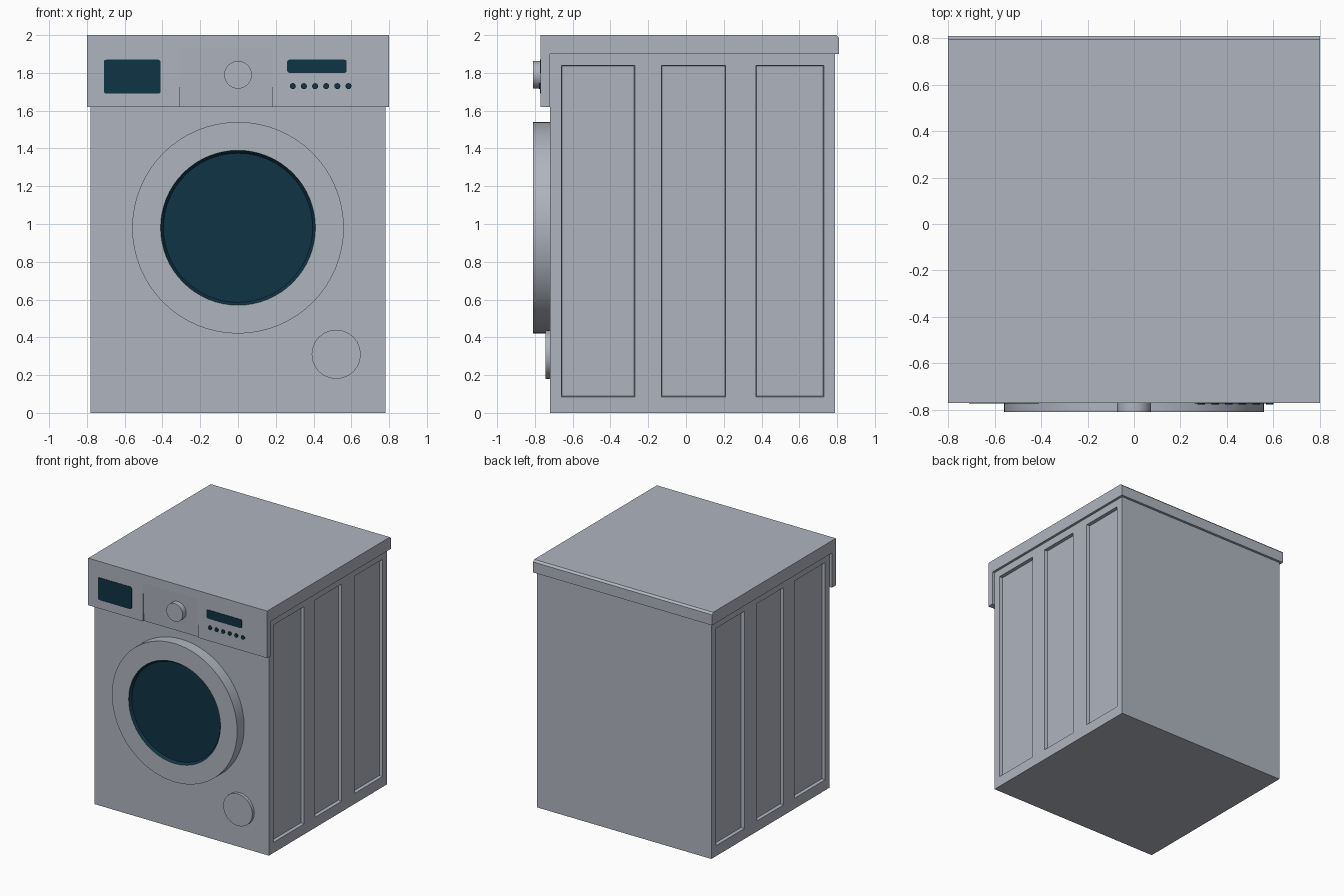
import bpy, bmesh, math
from mathutils import Matrix, Vector

cube = bpy.data.objects.get("Cube")
if cube:
    bpy.data.objects.remove(cube, do_unlink=True)


def material(name, colour):
    m = bpy.data.materials.new(name)
    m.use_nodes = True
    m.diffuse_color = colour
    m.node_tree.nodes["Principled BSDF"].inputs["Base Color"].default_value = colour
    return m


GREY = material("silver grey", (0.43, 0.46, 0.52, 1))
GLASS = material("dark blue glass", (0.005, 0.034, 0.06, 1))


def finish(bm, name, mat, smooth=False):
    bmesh.ops.recalc_face_normals(bm, faces=bm.faces)
    mesh = bpy.data.meshes.new(name)
    bm.to_mesh(mesh)
    bm.free()
    mesh.materials.append(mat)
    obj = bpy.data.objects.new(name, mesh)
    bpy.context.collection.objects.link(obj)
    if smooth:
        bpy.ops.object.select_all(action="DESELECT")
        obj.select_set(True)
        bpy.context.view_layer.objects.active = obj
        bpy.ops.object.shade_smooth_by_angle(angle=math.radians(30))
    return obj


def box_mesh(x, y, z):
    bm = bmesh.new()
    size = [b - a for a, b in (x, y, z)]
    mid = [(a + b) / 2 for a, b in (x, y, z)]
    bmesh.ops.create_cube(bm, size=1, matrix=Matrix.Translation(mid) @ Matrix.Diagonal((*size, 1)))
    return bm


def prism(name, x, profile):
    """Extrude a y-z profile along x."""
    bm = bmesh.new()
    face = bm.faces.new([bm.verts.new((x[0], y, z)) for y, z in profile])
    new = bmesh.ops.extrude_face_region(bm, geom=[face])["geom"]
    verts = [v for v in new if isinstance(v, bmesh.types.BMVert)]
    bmesh.ops.translate(bm, verts=verts, vec=(x[1] - x[0], 0, 0))
    return finish(bm, name, GREY)


def lathe(name, centre, profile, mat, sides):
    """Spin a (radius, y) profile round an axis pointing to the front."""
    bm = bmesh.new()
    cx, cz = centre
    verts = [bm.verts.new((cx + r, y, cz)) for r, y in profile]
    edges = [bm.edges.new(p) for p in zip(verts, verts[1:])]
    bmesh.ops.spin(bm, geom=verts + edges, cent=(cx, 0, cz), axis=(0, 1, 0),
                   angle=math.tau, steps=sides)
    bmesh.ops.remove_doubles(bm, verts=bm.verts, dist=0.0001)
    return finish(bm, name, mat, smooth=True)


def display(name, x, z):
    """Thin glass plate with softened corners on the fascia."""
    bm = box_mesh(x, (-0.774, -0.769), z)
    corners = [e for e in bm.edges if abs(e.verts[0].co.y - e.verts[1].co.y) > 0.001]
    bmesh.ops.bevel(bm, geom=corners, offset=0.012, segments=3, affect="EDGES", profile=0.5)
    return finish(bm, name, GLASS)


# Cabinet with three sunken panels pressed into each side
panels = [(-0.66, -0.27), (-0.13, 0.21), (0.37, 0.73)]
low, high = 0.085, 1.84
bm = box_mesh((-0.78, 0.78), (-0.72, 0.79), (0, 1.9))
cuts = [(Vector((0, y, 0)), (0, 1, 0)) for p in panels for y in p]
cuts += [(Vector((0, 0, z)), (0, 0, 1)) for z in (low, high)]
for point, normal in cuts:
    bmesh.ops.bisect_plane(bm, geom=bm.verts[:] + bm.edges[:] + bm.faces[:],
                           plane_co=point, plane_no=normal)
bm.normal_update()
sunk = []
for f in bm.faces:
    c = f.calc_center_median()
    if abs(f.normal.x) > 0.9 and low < c.z < high and any(a < c.y < b for a, b in panels):
        sunk.append(f)
bmesh.ops.inset_individual(bm, faces=sunk, thickness=0.006, depth=-0.025)
finish(bm, "cabinet", GREY)

# Worktop with a chamfered rear edge
prism("worktop", (-0.8, 0.8), [(-0.72, 1.9), (0.81, 1.9), (0.81, 1.985), (0.795, 2), (-0.72, 2)])

# Control fascia: two flat ends and a gently sloped middle
flat = [(-0.72, 1.62), (-0.77, 1.62), (-0.77, 2), (-0.72, 2)]
sloped = [(-0.72, 1.62), (-0.758, 1.62), (-0.77, 1.93), (-0.77, 2), (-0.72, 2)]
prism("detergent_drawer", (-0.8, -0.31), flat)
prism("fascia_middle", (-0.31, 0.18), sloped)
prism("control_panel", (0.18, 0.8), flat)

# Displays, buttons and dial
display("drawer_window", (-0.71, -0.41), (1.69, 1.87))
display("control_display", (0.26, 0.575), (1.80, 1.87))
for i in range(6):
    lathe(f"button_{i + 1}", (0.29 + 0.059 * i, 1.73),
          [(0.016, -0.765), (0.016, -0.778), (0, -0.778)], GLASS, 12)
lathe("dial", (0, 1.79), [(0.073, -0.75), (0.073, -0.81), (0, -0.81)], GREY, 32)

# Round door, its glass, and the filter cap
door = (0, 0.98)
lathe("door_ring", door, [(0.56, -0.715), (0.56, -0.81), (0.41, -0.81)], GREY, 64)
lathe("door_glass", door, [(0.41, -0.81), (0.395, -0.79), (0, -0.79)], GLASS, 64)
lathe("filter_cap", (0.52, 0.31), [(0.13, -0.715), (0.13, -0.745), (0, -0.745)], GREY, 24)
